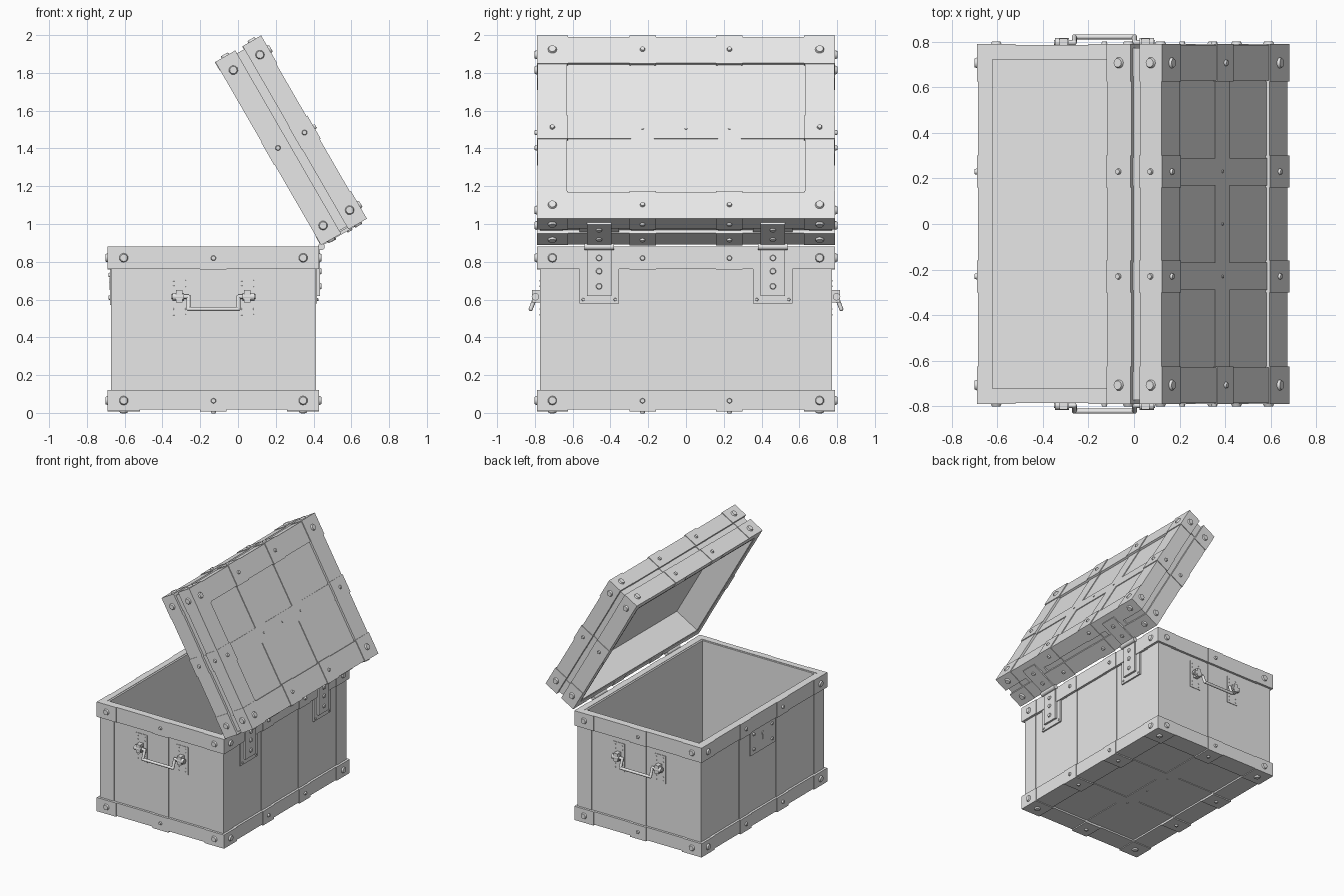
import bpy, bmesh, math
from mathutils import Vector, Matrix

if "Cube" in bpy.data.objects:
    bpy.data.objects.remove(bpy.data.objects["Cube"])

mat = bpy.data.materials.new("plain_grey")
mat.use_nodes = True
GREY = (0.8, 0.8, 0.8, 1)
mat.diffuse_color = GREY
mat.node_tree.nodes["Principled BSDF"].inputs["Base Color"].default_value = GREY

# Chest frame is centred on its own footprint; the lid is swung open 60 degrees
CHEST = Matrix.Translation((-0.13, 0, 0))
LID = (Matrix.Translation((0.44, 0, 0.888)) @ Matrix.Rotation(math.radians(60), 4, 'Y')
       @ Matrix.Translation((-0.56, 0, 0)))

# Half sizes of the four layers, from the panels outwards
PANEL, STRIP, BAND, CORNER = (0.537, 0.767), (0.542, 0.772), (0.555, 0.785), (0.56, 0.79)


def finish(bm, name, matrix):
    bmesh.ops.recalc_face_normals(bm, faces=bm.faces)
    bm.transform(matrix)
    mesh = bpy.data.meshes.new(name)
    bm.to_mesh(mesh)
    bm.free()
    mesh.materials.append(mat)
    ob = bpy.data.objects.new(name, mesh)
    bpy.context.collection.objects.link(ob)
    bpy.ops.object.select_all(action='DESELECT')
    ob.select_set(True)
    bpy.context.view_layer.objects.active = ob
    bpy.ops.object.shade_smooth_by_angle(angle=math.radians(35))


def box(bm, lo, hi):
    lo, hi = Vector(lo), Vector(hi)
    m = Matrix.Translation((lo + hi) / 2) @ Matrix.Diagonal((*(hi - lo), 1))
    return bmesh.ops.create_cube(bm, size=1, matrix=m)["verts"]


def rod(bm, a, b, r, r2=None, seg=12):
    a, b = Vector(a), Vector(b)
    m = Matrix.Translation((a + b) / 2) @ (b - a).to_track_quat('Z', 'Y').to_matrix().to_4x4()
    bmesh.ops.create_cone(bm, cap_ends=True, segments=seg, radius1=r,
                          radius2=r if r2 is None else r2, depth=(b - a).length, matrix=m)


def rivet(bm, pos, direction, r, h=0.011):
    pos, d = Vector(pos), Vector(direction)
    rod(bm, pos - d * 0.004, pos + d * h, r, r * 0.75, 10)


def clad(bm, lo, hi, core, r=0):
    """Cover the part of a block that lies outside the core with plates, riveted in the middle."""
    lo, hi = list(lo), list(hi)
    mid = [(a + b) / 2 for a, b in zip(lo, hi)]
    for ax in range(3):
        for s, edge, lim in ((-1, lo, core[0]), (1, hi, core[1])):
            if (edge[ax] - lim[ax]) * s <= 1e-5:
                continue
            a, b = lo[:], hi[:]
            (b if s < 0 else a)[ax] = lim[ax]
            box(bm, a, b)
            if r:
                p, d = mid[:], [0, 0, 0]
                p[ax], d[ax] = edge[ax], s
                rivet(bm, p, d, r)
            edge[ax] = lim[ax]


def hollow(name, z0, z1, open_top, depth, matrix):
    bm = bmesh.new()
    box(bm, (-PANEL[0], -PANEL[1], z0), (PANEL[0], PANEL[1], z1))
    s = 1 if open_top else -1
    bm.normal_update()
    mouth = [f for f in bm.faces if f.normal.z * s > 0.9]
    bmesh.ops.inset_region(bm, faces=mouth, thickness=0.063)
    # push the mouth inwards to form the cavity
    new = bmesh.ops.extrude_face_region(bm, geom=mouth)["geom"]
    bmesh.ops.translate(bm, verts=[v for v in new if isinstance(v, bmesh.types.BMVert)],
                        vec=(0, 0, -s * depth))
    bmesh.ops.delete(bm, geom=[f for f in mouth if f.is_valid], context='FACES_ONLY')
    finish(bm, name, matrix)


def span(s, a, b):
    """Interval a..b mirrored by sign s."""
    return (a, b) if s > 0 else (-b, -a)


def fittings(prefix, bands, z_strip, core, cap, matrix):
    """Bands, corners, brackets, corner strips and straps of one half of the chest."""
    rails, corners, brackets, straps = (bmesh.new() for _ in range(4))
    for z0, z1, capped in bands:
        # rails sit slightly inside the corner fittings on the capped side
        rz0 = z0 + (0.006 if capped and cap < 0 else 0)
        rz1 = z1 - (0.006 if capped and cap > 0 else 0)
        for s in (-1, 1):
            x, y = span(s, 0.395, BAND[0]), span(s, 0.63, BAND[1])
            clad(rails, (x[0], -0.63, rz0), (x[1], 0.63, rz1), core)
            clad(rails, (-0.395, y[0], rz0), (0.395, y[1], rz1), core)
            x, y = span(s, 0.39, CORNER[0]), span(s, 0.625, CORNER[1])
            for t in (-1, 1):
                w = span(t, 0.625, CORNER[1])
                clad(corners, (x[0], w[0], z0), (x[1], w[1], z1), core, 0.026)
                clad(brackets, (x[0], t * 0.23 - 0.07, z0 - 0.003),
                     (x[1], t * 0.23 + 0.07, z1), core, 0.015)
            clad(brackets, (-0.07, y[0], z0 - 0.003), (0.07, y[1], z1), core, 0.015)
    # corner strips and straps up the sides and across the capped face
    z0, z1 = z_strip
    for s in (-1, 1):
        for t in (-1, 1):
            x, y = span(s, 0.42, STRIP[0]), span(t, 0.65, STRIP[1])
            clad(straps, (x[0], y[0], z0), (x[1], y[1], z1), core)
        clad(straps, (-STRIP[0], s * 0.23 - 0.06, z0), (STRIP[0], s * 0.23 + 0.06, z1), core)
    clad(straps, (-0.06, -STRIP[1], z0), (0.06, STRIP[1], z1), core)
    zc = z1 if cap > 0 else z0
    for y in (-0.23, 0, 0.23):
        rivet(straps, (0, y, zc), (0, 0, cap), 0.008, 0.004)
    for bm, part in ((rails, "edge_bands"), (corners, "corner_fittings"),
                     (brackets, "brackets"), (straps, "straps")):
        finish(bm, prefix + "_" + part, matrix)


# Chest half
hollow("chest_body", 0.03, 0.877, True, 0.797, CHEST)
fittings("chest", [(0.011, 0.12, True), (0.762, 0.88, False)], (0.025, 0.87),
         ((-0.507, -0.737, 0.05), (0.507, 0.737, 5)), -1, CHEST)

# Lid half
hollow("lid_body", 0.003, 0.258, False, 0.205, LID)
fittings("lid", [(0.0, 0.122, False), (0.167, 0.28, True)], (0.01, 0.264),
         ((-0.507, -0.737, -5), (0.507, 0.737, 0.238)), 1, LID)

# Hinges on the rear side
lower, upper = bmesh.new(), bmesh.new()
for s in (-1, 1):
    y = s * 0.46
    box(lower, (0.52, y - 0.105, 0.58), (0.549, y + 0.105, 0.77))
    box(lower, (0.52, y - 0.065, 0.62), (0.565, y + 0.065, 0.88))
    rod(lower, (0.571, y - 0.078, 0.88), (0.571, y + 0.078, 0.88), 0.018)
    for z in (0.67, 0.75, 0.82):
        rivet(lower, (0.565, y, z), (1, 0, 0), 0.018, 0.008)
    for t in (-1, 1):
        rivet(lower, (0.549, y + t * 0.085, 0.6), (1, 0, 0), 0.009, 0.006)
    box(upper, (0.52, y - 0.105, 0.1), (0.55, y + 0.105, 0.19))
    box(upper, (0.52, y - 0.065, 0.0), (0.565, y + 0.065, 0.23))
    for z in (0.07, 0.17):
        rivet(upper, (0.565, y, z), (1, 0, 0), 0.018, 0.008)
finish(lower, "hinge_lower_plates", CHEST)
finish(upper, "hinge_upper_plates", LID)

# Lock plate opposite the hinges, with a keyhole escutcheon
lock = bmesh.new()
box(lock, (-0.547, -0.155, 0.57), (-0.52, 0.155, 0.80))
for y in (-0.115, 0.115):
    for z in (0.61, 0.73):
        rivet(lock, (-0.547, y, z), (-1, 0, 0), 0.014, 0.009)
rivet(lock, (-0.547, 0, 0.70), (-1, 0, 0), 0.016, 0.004)
box(lock, (-0.551, -0.006, 0.65), (-0.54, 0.006, 0.70))
finish(lock, "lock_plate", CHEST)

# Drop handles on both ends
for s, side in ((-1, "front"), (1, "back")):
    mount, bar = bmesh.new(), bmesh.new()
    for t in (-1, 1):
        x = t * 0.18
        box(mount, (x - 0.05, min(s * 0.75, s * 0.771), 0.50),
            (x + 0.05, max(s * 0.75, s * 0.771), 0.72))
        box(mount, (x - 0.017, min(s * 0.75, s * 0.815), 0.585),
            (x + 0.017, max(s * 0.75, s * 0.815), 0.65))
        rod(mount, (t * 0.155, s * 0.797, 0.615), (t * 0.217, s * 0.797, 0.615), 0.02)
        for z in (0.52, 0.55, 0.67, 0.70):
            for dx in (-0.03, 0.03):
                rivet(mount, (x + dx, s * 0.771, z), (0, s, 0), 0.005, 0.004)
    path = [(-0.222, 0.797, 0.615), (-0.132, 0.797, 0.615), (-0.132, 0.822, 0.55),
            (0.132, 0.822, 0.55), (0.132, 0.797, 0.615), (0.222, 0.797, 0.615)]
    pts = [Vector((x, s * y, z)) for x, y, z in path]
    for a, b in zip(pts, pts[1:]):
        rod(bar, a, b, 0.011)
    for p in pts[1:-1]:
        bmesh.ops.create_uvsphere(bar, u_segments=12, v_segments=8, radius=0.011,
                                  matrix=Matrix.Translation(p))
    finish(mount, side + "_handle_mounts", CHEST)
    finish(bar, side + "_handle", CHEST)
